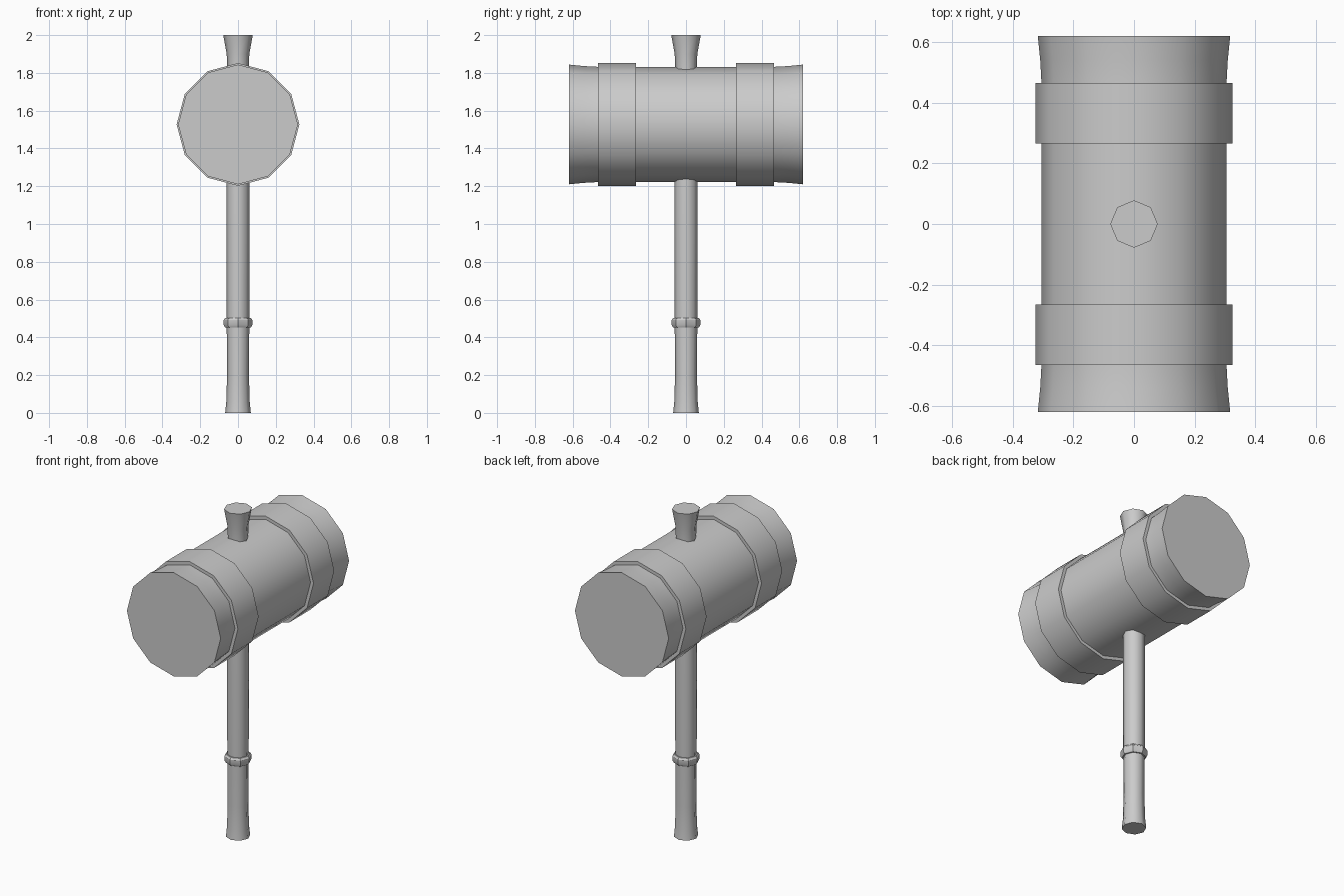
import bpy, bmesh, math
from mathutils import Matrix

if "Cube" in bpy.data.objects:
    bpy.data.objects.remove(bpy.data.objects["Cube"])


def lathe(name, profile, sides, matrix=Matrix(), smooth=50, closed=False):
    """Turn a (radius, height) profile around z, capping open ends."""
    bm = bmesh.new()
    rings = []
    for r, h in profile:
        rings.append([bm.verts.new((r * math.cos(math.tau * i / sides),
                                    r * math.sin(math.tau * i / sides), h))
                      for i in range(sides)])
    pairs = list(zip(rings, rings[1:]))
    if closed:
        pairs.append((rings[-1], rings[0]))
    else:
        bm.faces.new(rings[0])
        bm.faces.new(rings[-1])
    for a, b in pairs:
        for i in range(sides):
            j = (i + 1) % sides
            bm.faces.new((a[i], a[j], b[j], b[i]))
    bmesh.ops.recalc_face_normals(bm, faces=bm.faces)
    bm.transform(matrix)
    mesh = bpy.data.meshes.new(name)
    bm.to_mesh(mesh)
    bm.free()
    obj = bpy.data.objects.new(name, mesh)
    bpy.context.collection.objects.link(obj)
    bpy.ops.object.select_all(action='DESELECT')
    obj.select_set(True)
    bpy.context.view_layer.objects.active = obj
    bpy.ops.object.shade_smooth_by_angle(angle=math.radians(smooth))
    return obj


# Head axis lies along y, at the height of the barrel centre
head_axis = Matrix.Translation((0, 0, 1.527)) @ Matrix.Rotation(math.radians(90), 4, 'X')

# Barrel-shaped head with slightly flared striking ends
half = [(0.305, 0.265), (0.305, 0.465), (0.309, 0.54), (0.317, 0.62)]
barrel = [(r, -h) for r, h in reversed(half)] + half
lathe("mallet_head", barrel, 12, head_axis, smooth=40)

# Two raised bands around the head
for name, side in (("front_band", 1), ("back_band", -1)):
    band = [(0.30, 0.265 * side), (0.325, 0.265 * side),
            (0.325, 0.465 * side), (0.30, 0.465 * side)]
    lathe(name, band, 12, head_axis, smooth=40, closed=True)

# Handle running through the head, flared at the butt and the top
handle = [(0.068, 0), (0.062, 0.06), (0.058, 0.20), (0.060, 0.48),
          (0.062, 0.95), (0.062, 1.25), (0.056, 1.80), (0.060, 1.90), (0.078, 2.0)]
lathe("handle", handle, 8)

# Chamfered collar above the grip
collar = [(0.055, 0.452), (0.068, 0.452), (0.076, 0.465),
          (0.076, 0.492), (0.068, 0.503), (0.055, 0.503)]
lathe("grip_collar", collar, 8, smooth=30, closed=True)
